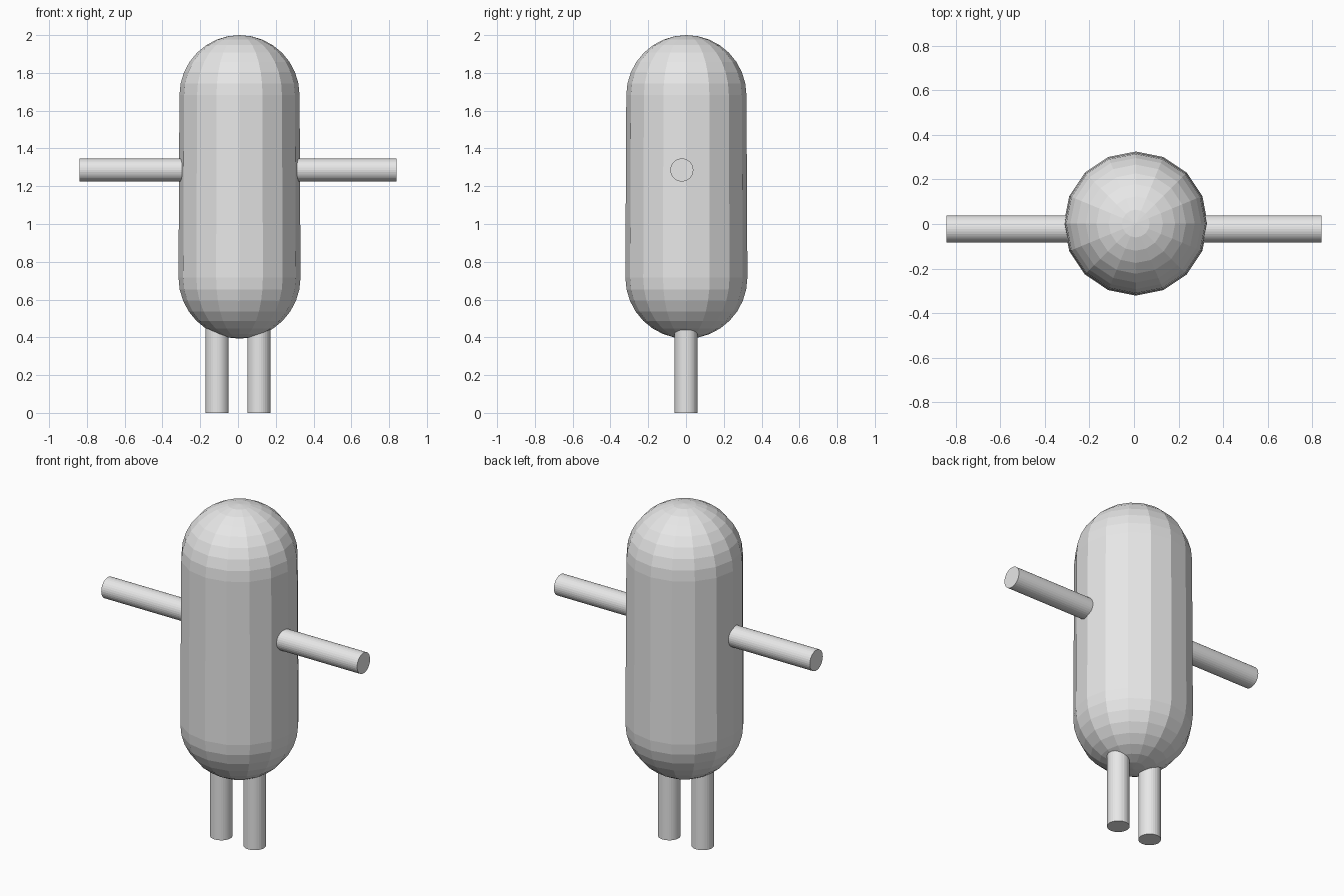
import bpy, bmesh, math
from mathutils import Matrix, Vector

if "Cube" in bpy.data.objects:
    bpy.data.objects.remove(bpy.data.objects["Cube"])

grey = bpy.data.materials.new("light_grey")
grey.diffuse_color = (0.8, 0.8, 0.8, 1)
grey.use_nodes = True
grey.node_tree.nodes["Principled BSDF"].inputs["Base Color"].default_value = grey.diffuse_color


def finish(name, bm):
    bmesh.ops.recalc_face_normals(bm, faces=bm.faces)
    mesh = bpy.data.meshes.new(name)
    bm.to_mesh(mesh)
    bm.free()
    mesh.materials.append(grey)
    obj = bpy.data.objects.new(name, mesh)
    bpy.context.collection.objects.link(obj)
    return obj


def rod(name, start, end, radius=0.061):
    """Flat-shaded 32-sided cylinder between two points."""
    a, b = Vector(start), Vector(end)
    turn = (b - a).to_track_quat('Z', 'Y').to_matrix().to_4x4()
    bm = bmesh.new()
    bmesh.ops.create_cone(bm, cap_ends=True, segments=32, radius1=radius,
                          radius2=radius, depth=(b - a).length,
                          matrix=Matrix.Translation((a + b) / 2) @ turn)
    return finish(name, bm)


# Body: faceted capsule, a 16-sided sphere with its halves pulled apart
bm = bmesh.new()
bmesh.ops.create_uvsphere(bm, u_segments=16, v_segments=16, radius=1)
equator = [e for e in bm.edges if all(abs(v.co.z) < 1e-4 for v in e.verts)]
upper = [f for f in bm.faces if f.calc_center_median().z > 0]
bmesh.ops.split_edges(bm, edges=equator)
top_verts = {v for f in upper for v in f.verts}
for v in bm.verts:
    r, z = (0.318, 1.682) if v in top_verts else (0.323, 0.716)
    v.co = Vector((0.008, 0.002, z)) + v.co * r
rims = [e for e in bm.edges if e.is_boundary]
bmesh.ops.bridge_loops(bm, edges=rims)
finish("body", bm)

# Arms and legs, one per side
for side, s in (("left", -1), ("right", 1)):
    rod(side + "_arm", (s * 0.2, -0.022, 1.286), (s * 0.84, -0.022, 1.286))
    rod(side + "_leg", (s * 0.11, 0, 0), (s * 0.11, 0, 0.55))
